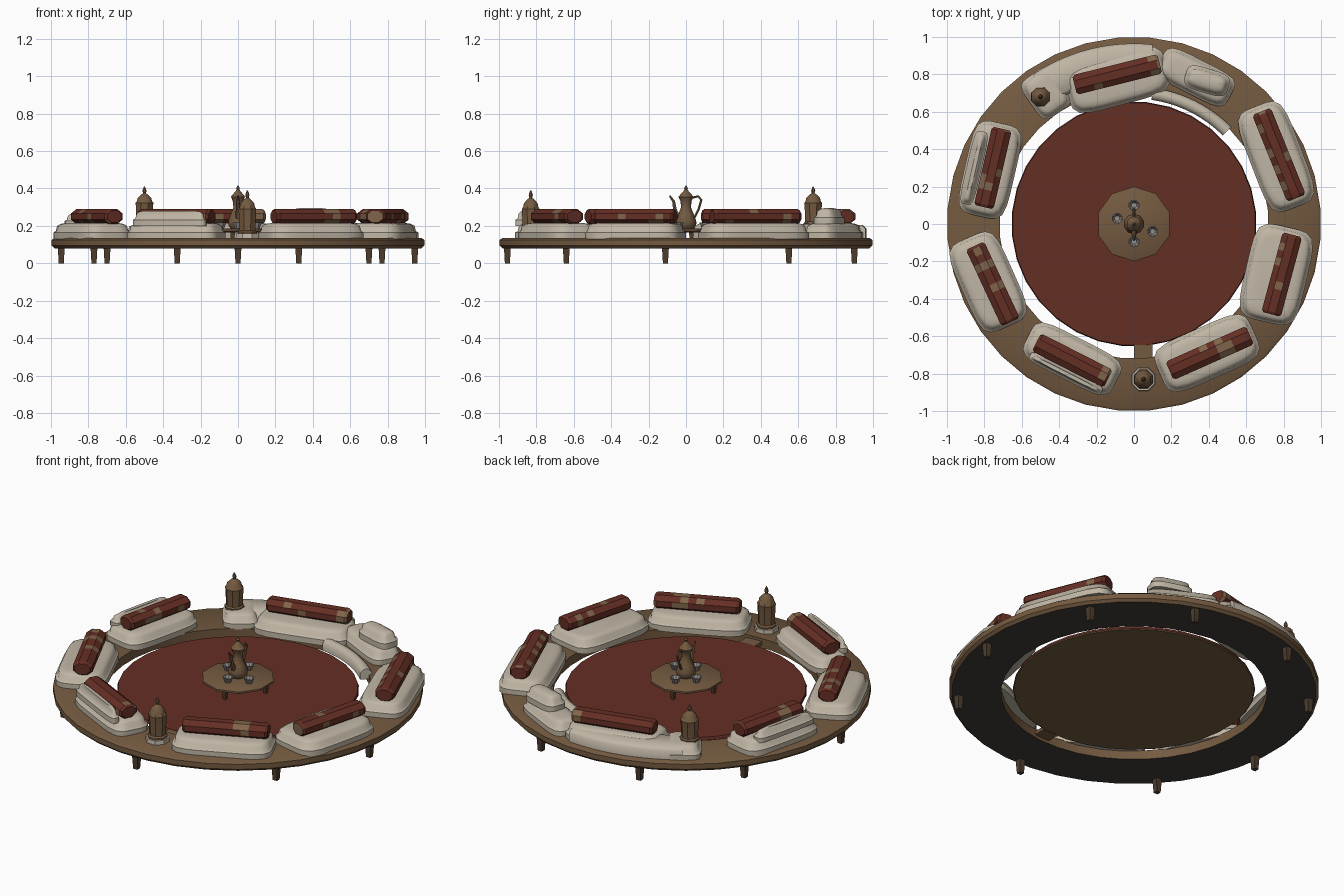
import bpy, bmesh, math, random
from mathutils import Vector, Matrix

if "Cube" in bpy.data.objects:
    bpy.data.objects.remove(bpy.data.objects["Cube"])
random.seed(4)


def srgb(r, g, b):
    lin = [((c / 255 + 0.055) / 1.055) ** 2.4 for c in (r, g, b)]
    return (*lin, 1)


def mat(name, *rgb):
    m = bpy.data.materials.new(name)
    m.diffuse_color = srgb(*rgb)
    m.use_nodes = True
    m.node_tree.nodes["Principled BSDF"].inputs["Base Color"].default_value = m.diffuse_color
    return m


BROWN = mat("brown wood", 116, 90, 64)
DARK = mat("dark underside", 66, 61, 57)
CREAM = mat("cream fabric", 192, 182, 165)
RED = mat("dark red fabric", 100, 46, 36)
TAN = mat("tan patch", 128, 100, 74)
GREY = mat("grey cup", 150, 145, 140)
LEG = mat("dark brown leg", 78, 62, 46)


def loft(name, rings, mats, rule=None, xf=None, closed=False, smooth=35):
    """Skin a list of equal-length point rings; cap the ends unless closed."""
    bm = bmesh.new()
    vs = [[bm.verts.new(p) for p in r] for r in rings]
    n = len(rings[0])
    pairs = list(zip(vs, vs[1:])) + ([(vs[-1], vs[0])] if closed else [])
    for a, b in pairs:
        for i in range(n):
            j = (i + 1) % n
            bm.faces.new((a[i], a[j], b[j], b[i]))
    if not closed:
        bm.faces.new(vs[0])
        bm.faces.new(vs[-1])
    bmesh.ops.recalc_face_normals(bm, faces=bm.faces)
    bm.normal_update()
    if rule:
        for f in bm.faces:
            f.material_index = rule(f)
    if xf:
        bm.transform(xf)
    me = bpy.data.meshes.new(name)
    bm.to_mesh(me)
    bm.free()
    ob = bpy.data.objects.new(name, me)
    bpy.context.collection.objects.link(ob)
    for m in mats:
        me.materials.append(m)
    if smooth:
        bpy.ops.object.select_all(action='DESELECT')
        ob.select_set(True)
        bpy.context.view_layer.objects.active = ob
        bpy.ops.object.shade_smooth_by_angle(angle=math.radians(smooth))
    return ob


def lathe(name, prof, n, mats, at=(0, 0, 0), **kw):
    rings = [[(r * math.cos(2 * math.pi * (i + .5) / n), r * math.sin(2 * math.pi * (i + .5) / n), z)
              for i in range(n)] for r, z in prof]
    return loft(name, rings, mats, xf=Matrix.Translation(at), **kw)


def place(x, y, z, deg):
    return Matrix.Translation((x, y, z)) @ Matrix.Rotation(math.radians(deg), 4, 'Z')


def pillow(name, x, y, length, width, deg, z0, z1, power=5):
    """Soft block with a superellipse outline and rounded top."""
    h = z1 - z0
    rings = []
    for inset, t in ((0, 0), (0, .4), (.012, .5), (.018, .82), (.035, .95), (.06, 1)):
        ring = []
        for i in range(32):
            a = 2 * math.pi * i / 32
            c, s = math.cos(a), math.sin(a)
            k = (abs(c) ** power + abs(s) ** power) ** (-1 / power)
            ring.append((k * c * (length / 2 - inset), k * s * max(width / 2 - inset, .01), t * h))
        rings.append(ring)
    return loft(name, rings, [CREAM], xf=place(x, y, z0, deg), smooth=50)


def bolster(name, x, y, length, deg):
    """Eight-sided red roll with scattered tan patches."""
    rings = []
    stations = [(-.5, .8), (-.47, 1)] + [(-.47 + .94 * i / 10, 1) for i in range(1, 11)] + [(.5, .8)]
    for u, s in stations:
        rings.append([(u * length, .058 * s * math.cos(a), .043 * s * math.sin(a))
                      for a in (math.pi * (k + .5) / 4 for k in range(8))])
    bands = random.sample(range(12), 2)

    def rule(f):
        b = int((f.calc_center_median().x / length + .5) * 12)
        return int((b in bands and random.random() < .65) or random.random() < .05)
    return loft(name, rings, [RED, TAN], rule, place(x, y, .25, deg), smooth=30)


def arc_block(name, r0, r1, a0, a1, z0, z1):
    rings = []
    for i in range(13):
        a = math.radians(a0 + (a1 - a0) * i / 12)
        b = .02
        sec = ((r0, z0), (r1, z0), (r1, z1 - b), (r1 - b, z1), (r0 + b, z1), (r0, z1 - b))
        rings.append([(r * math.cos(a), r * math.sin(a), z) for r, z in sec])
    return loft(name, rings, [CREAM], smooth=50)


def tube(name, pts, radii, m):
    rings = []
    for i, p in enumerate(pts):
        d = Vector(pts[min(i + 1, len(pts) - 1)]) - Vector(pts[max(i - 1, 0)])
        d.normalize()
        u = Vector((1, 0, 0))
        v = d.cross(u)
        rings.append([Vector(p) + radii[i] * (math.cos(k * math.pi / 3) * u + math.sin(k * math.pi / 3) * v)
                      for k in range(6)])
    return loft(name, rings, [m])


# Ring platform with dark underside
lathe("ring_platform", [(.72, .08), (.985, .08), (1, .095), (1, .125), (.985, .135), (.72, .135)], 36,
      [BROWN, DARK], rule=lambda f: int(f.normal.z < -.8), closed=True)

# Round rug with brown backing, and the small step that links it to the ring
lathe("rug", [(.65, .10), (.655, .105), (.65, .12)], 32, [RED, BROWN],
      rule=lambda f: int(f.normal.z < -.3))
loft("link_plate", [[(0, -.74, z), (.1, -.74, z), (.1, -.64, z), (0, -.64, z)] for z in (.098, .118)], [BROWN])

# Platform legs
spots = [(0, -.955)] + [(s * x, y) for x, y in ((.70, -.64), (.945, -.11), (.77, .55), (.325, .90)) for s in (1, -1)]
for i, (x, y) in enumerate(spots):
    lathe(f"platform_leg_{i}", [(.019, 0), (.026, .085)], 4, [LEG],
          at=(x, y, 0), smooth=0)

# Seats: x, y, length, width, angle, then bolster x, y, length, angle
seats = [
    (-.77, .29, .51, .27, 77, -.755, .30, .43, 77),
    (-.78, -.31, .52, .29, -66, -.755, -.32, .45, -65),
    (-.33, -.72, .53, .23, -27, -.33, -.73, .43, -27),
    (.39, -.69, .55, .28, 24, .405, -.69, .47, 24),
    (.76, -.27, .52, .33, 77, .79, -.27, .44, 75),
    (.76, .36, .58, .28, -69, .775, .37, .50, -68),
    (-.09, .77, .55, .27, 15, -.09, .80, .47, 14),
]
for i, (x, y, l, w, a, bx, by, bl, ba) in enumerate(seats):
    pillow(f"seat_{i}", x, y, l, w, a, .13, .215)
    bolster(f"bolster_{i}", bx, by, bl, ba)
pillow("seat_corner", .33, .785, .42, .19, -27, .13, .215)
pillow("small_cushion", .39, .765, .24, .13, -17, .21, .295, 4)

# Low backs behind two of the seats
pillow("left_back", -.855, .30, .40, .08, 77, .2, .265)
pillow("front_back", -.365, -.80, .43, .06, -27, .2, .28)

# Curved cream ledges along the ring
arc_block("rear_ledge", .78, .965, 84, 124, .13, .205)
arc_block("inner_strip", .67, .735, 45, 82, .11, .17)
pillow("vase_block", -.47, .70, .20, .25, 35, .13, .21)

# Lidded urns
urn = [(.055, 0), (.055, .012), (.046, .02), (.05, .12), (.052, .135), (.044, .145), (.04, .165),
       (.022, .185), (.008, .195), (.012, .21), (.009, .22), (.003, .235)]
lathe("front_urn", urn, 8, [BROWN], at=(.05, -.83, .155))
lathe("front_urn_base", [(.068, 0), (.065, .025)], 8, [CREAM], at=(.05, -.83, .133))
lathe("rear_urn", [(r, z * .87) for r, z in urn], 8, [BROWN], at=(-.5, .68, .205))

# Low table with legs
lathe("table_top", [(.185, .165), (.2, .172), (.2, .183), (.193, .187)], 10, [BROWN])
for i in range(4):
    a = math.radians(10 + 90 * i)
    lathe(f"table_leg_{i}", [(.012, .118), (.018, .17)], 4, [LEG],
          at=(.165 * math.cos(a), .165 * math.sin(a), 0), smooth=0)

# Coffee pot with spout and handle
lathe("pot_body", [(.04, .185), (.052, .20), (.055, .225), (.042, .26), (.026, .30), (.03, .335), (.04, .355),
                   (.032, .365), (.014, .385), (.007, .395), (.01, .402), (.003, .415)], 10, [BROWN])
tube("pot_spout", [(0, -.035, .24), (0, -.058, .28), (0, -.066, .33), (0, -.088, .362)],
     [.016, .012, .009, .005], BROWN)
tube("pot_handle", [(0, .03, .35), (0, .065, .358), (0, .082, .34), (0, .068, .29), (0, .045, .245)],
     [.007] * 5, BROWN)

# Cups
for i, (x, y) in enumerate(((0, .10), (-.09, .03), (.10, -.04), (0, -.095))):
    lathe(f"cup_{i}", [(.016, .185), (.02, .195), (.031, .218), (.026, .218), (.014, .195)], 8, [GREY], at=(x, y, 0))
